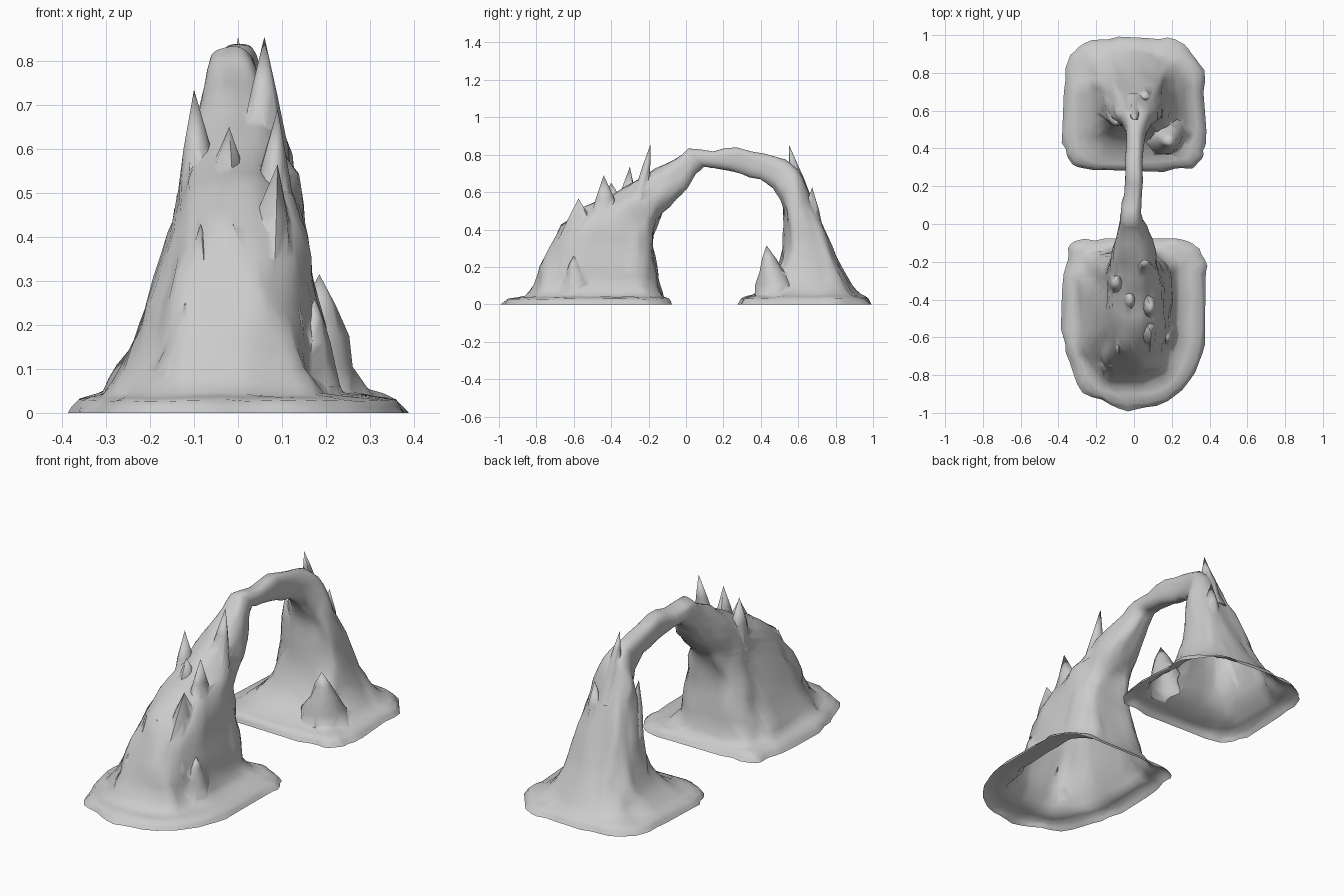
import bpy, bmesh, math, random
from mathutils import Vector, noise

if "Cube" in bpy.data.objects:
    bpy.data.objects.remove(bpy.data.objects["Cube"])

random.seed(4)
SEG = 48

# Arch sections: outer (y, z), inner (y, z), half width, centre x,
# squareness of the outer half, squareness of the inner half
FRONT = [
    (-.985, 0, -.075, 0, .38, 0, 2.15, 6),
    (-.96, .028, -.10, .03, .355, 0, 2.15, 6),
    (-.86, .045, -.135, .045, .275, -.03, 2.4, 5),
    (-.815, .10, -.155, .10, .235, -.03, 2.6, 4),
    (-.775, .20, -.165, .20, .205, -.015, 2.6, 4),
    (-.725, .30, -.175, .30, .182, -.01, 2.5, 4),
    (-.655, .42, -.17, .38, .165, 0, 2.5, 4),
    (-.55, .51, -.15, .45, .145, 0, 2.5, 3),
    (-.41, .57, -.12, .50, .13, 0, 2.5, 2.5),
    (-.28, .655, -.06, .56, .11, 0, 2.5, 2.5),
    (-.17, .715, 0, .62, .09, 0, 2.5, 2.5),
    (-.05, .785, .05, .69, .066, -.01, 2.5, 2.5),
    (.01, .835, .10, .735, .055, -.015, 2.5, 2.5),
]
BACK = [
    (.15, .818, .17, .73, .047, -.005, 2.5, 2.5),
    (.28, .838, .29, .70, .047, 0, 2.5, 2.5),
    (.42, .80, .40, .665, .05, .005, 2.5, 2.5),
    (.53, .778, .46, .61, .06, .01, 2.4, 2.5),
    (.59, .72, .50, .56, .085, .01, 2.4, 2.5),
    (.63, .64, .525, .50, .112, .01, 2.4, 3),
    (.70, .495, .525, .42, .135, .005, 2.4, 3),
    (.78, .31, .52, .30, .165, 0, 2.5, 3),
    (.84, .18, .49, .18, .195, 0, 2.7, 4),
    (.885, .10, .435, .10, .238, 0, 2.8, 4),
    (.92, .055, .36, .05, .292, 0, 3, 5),
    (.97, .03, .295, .03, .355, 0, 3.2, 6),
    (.99, 0, .28, 0, .375, 0, 3.2, 6),
]


def make_object(name, bm):
    bmesh.ops.recalc_face_normals(bm, faces=bm.faces)
    me = bpy.data.meshes.new(name)
    bm.to_mesh(me)
    bm.free()
    ob = bpy.data.objects.new(name, me)
    bpy.context.collection.objects.link(ob)
    return ob


def power(v, n):
    return math.copysign(abs(v) ** (2 / n), v)


def roughen(p, amount):
    # vertical gullies plus finer lumps, kept on the ground at z = 0
    a = noise.noise_vector(Vector((p.x * 9, p.y * 9, p.z * 4)))
    b = noise.noise_vector(Vector((p.x * 22 + 5, p.y * 22, p.z * 10)))
    d = (a + b * .6) * amount
    d.z *= min(1, p.z * 8)
    return p + d


def bridge(bm, r0, r1):
    for k in range(len(r0)):
        j = (k + 1) % len(r0)
        bm.faces.new((r0[k], r0[j], r1[j], r1[k]))


# Eroded arch: one skin from foot to foot
sections = FRONT + BACK
dense = []
for a, b in zip(sections, sections[1:]):
    dense += [a, tuple((u + v) / 2 for u, v in zip(a, b))]
dense.append(sections[-1])

bm = bmesh.new()
rings = []
for oy, oz, iy, iz, hw, cx, n_out, n_in in dense:
    mid = Vector((cx, (oy + iy) / 2, (oz + iz) / 2))
    half = Vector((0, (oy - iy) / 2, (oz - iz) / 2))
    rough = min(.02, .06 * hw + .008)
    ring = []
    for k in range(SEG):
        t = 2 * math.pi * (k + .5) / SEG
        c, s = math.cos(t), math.sin(t)
        n = n_out if s > 0 else n_in
        p = mid + half * power(s, n) + Vector((hw * power(c, n), 0, 0))
        ring.append(bm.verts.new(roughen(p, rough)))
    rings.append(ring)
for r0, r1 in zip(rings, rings[1:]):
    bridge(bm, r0, r1)
# temporary floors, so the spires can be merged in
bm.faces.new(rings[0])
bm.faces.new(rings[-1])
arch = make_object("rock_arch", bm)


def spire(name, tip, base, rx, ry, sides=9):
    """Leaning rock spike whose foot is merged into the slope."""
    tip, base = Vector(tip), Vector(base)
    bm = bmesh.new()
    levels = []
    for f, w in ((0, 1), (.25, .8), (.5, .56), (.75, .3)):
        c = base.lerp(tip, f)
        ring = []
        for k in range(sides):
            t = 2 * math.pi * k / sides
            r = w * random.uniform(.85, 1.12)
            ring.append(bm.verts.new(c + Vector((rx * r * math.cos(t), ry * r * math.sin(t), 0))))
        levels.append(ring)
    top = bm.verts.new(tip)
    for a, b in zip(levels, levels[1:]):
        bridge(bm, a, b)
    for k in range(sides):
        bm.faces.new((levels[-1][k], levels[-1][(k + 1) % sides], top))
    bm.faces.new(levels[0])
    ob = make_object(name, bm)
    mod = arch.modifiers.new(name, 'BOOLEAN')
    mod.operation, mod.solver, mod.object = 'UNION', 'EXACT', ob
    bpy.context.view_layer.objects.active = arch
    bpy.ops.object.modifier_apply(modifier=name)
    bpy.data.objects.remove(ob)


# Front mound spires
spire("front_spire_tall", (.06, -.19, .855), (.055, -.28, .35), .095, .08)
spire("front_spire_left", (-.10, -.30, .735), (-.07, -.34, .20), .105, .15)
spire("front_spire_right", (.09, -.44, .69), (.06, -.42, .20), .105, .18)
spire("front_spire_low", (.09, -.575, .565), (.05, -.54, .10), .13, .22)
spire("front_spire_middle", (-.02, -.40, .65), (-.025, -.38, .30), .12, .17)
spire("front_ridge_left", (-.085, -.645, .43), (-.08, -.61, .08), .11, .17)
spire("front_ridge_centre", (-.01, -.66, .43), (0, -.62, .08), .10, .17)
spire("front_side_spike", (.175, -.60, .26), (.15, -.58, .06), .08, .10)
spire("front_foot_spike", (-.12, -.74, .25), (-.13, -.71, .05), .08, .10)

# Back mound spires
spire("back_spire_tall", (0, .55, .855), (.01, .625, .52), .06, .07)
spire("back_spire_left", (-.09, .52, .61), (-.09, .64, .10), .11, .11)
spire("back_spire_right", (.06, .675, .625), (.05, .65, .15), .10, .13)
spire("back_side_peak", (.185, .43, .315), (.17, .48, .035), .125, .125)

# Open the undersides again: the rock is a hollow shell
bm = bmesh.new()
bm.from_mesh(arch.data)
floor = [f for f in bm.faces if all(v.co.z < 1e-4 for v in f.verts)]
bmesh.ops.delete(bm, geom=floor, context='FACES')
bm.to_mesh(arch.data)
bm.free()

# Smooth rock, sharp crests
bpy.ops.object.select_all(action='DESELECT')
arch.select_set(True)
bpy.context.view_layer.objects.active = arch
bpy.ops.object.shade_smooth_by_angle(angle=math.radians(60))
